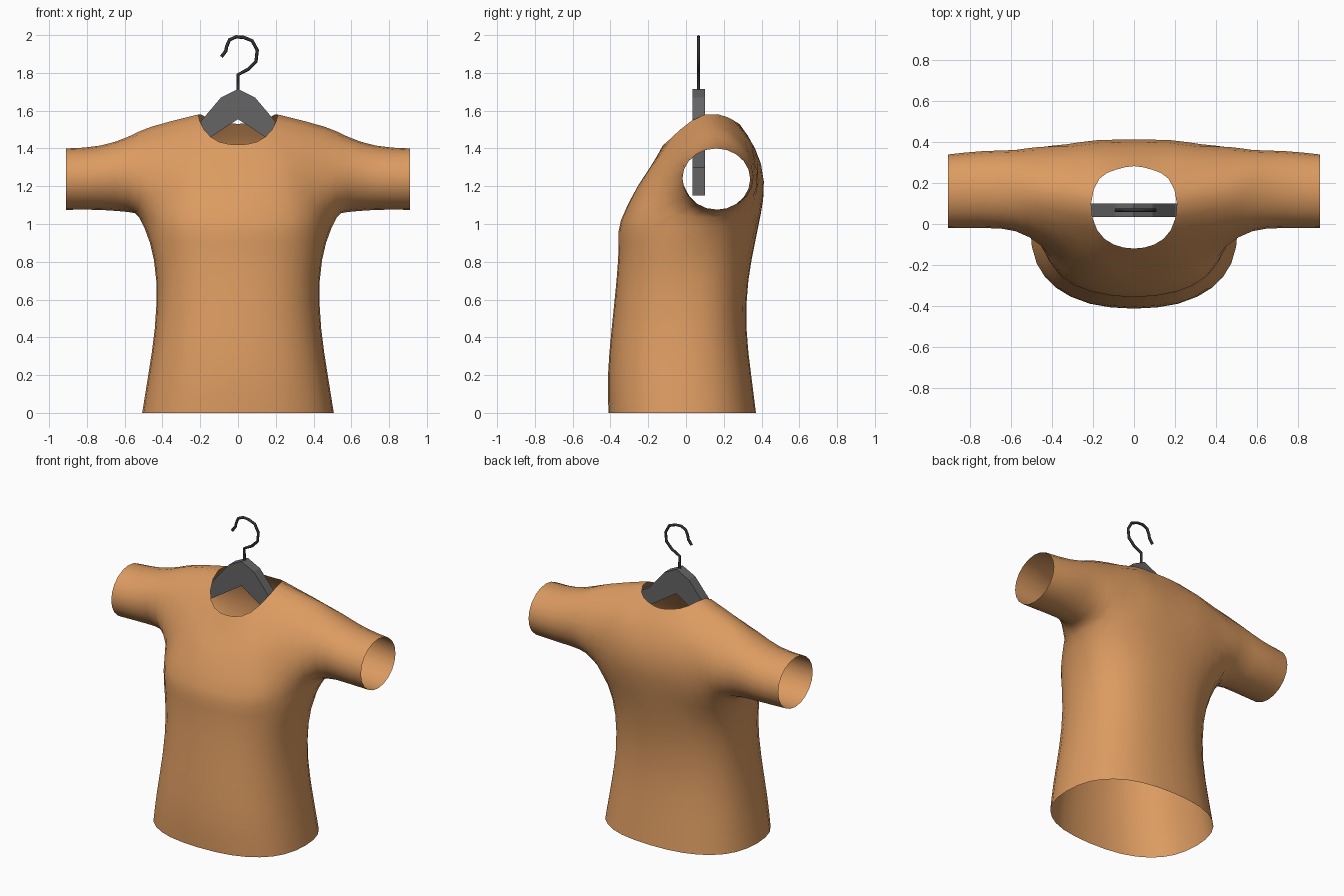
import bpy, bmesh
from math import sin, cos, radians
from mathutils import Vector

if "Cube" in bpy.data.objects:
    bpy.data.objects.remove(bpy.data.objects["Cube"])


def paint(obj, name, rgb):
    mat = bpy.data.materials.new(name)
    mat.diffuse_color = (*rgb, 1)
    mat.use_nodes = True
    mat.node_tree.nodes["Principled BSDF"].inputs["Base Color"].default_value = mat.diffuse_color
    obj.data.materials.append(mat)


def add_object(name, bm):
    mesh = bpy.data.meshes.new(name)
    bm.to_mesh(mesh)
    bm.free()
    obj = bpy.data.objects.new(name, mesh)
    bpy.context.collection.objects.link(obj)
    return obj


# Shirt: right half as hem rings, a yoke grid around the neck, and sleeve rings
bm = bmesh.new()


def bridge(a, b, closed=False):
    n = len(a)
    for i in range(n if closed else n - 1):
        j = (i + 1) % n
        bm.faces.new((a[i], a[j], b[j], b[i]))


# Torso rings: z, half width, front y, back y, centre y
rings = []
for z, a, yf, yb, cy in ((0, .507, -.41, .37, -.02), (.2, .475, -.413, .345, -.02),
                         (.45, .44, -.393, .32, -.01), (.7, .433, -.368, .33, .01),
                         (.9, .465, -.356, .365, .05)):
    ring = []
    for t in (0, 22, 45, 68, 90, 112, 135, 158, 180):
        s, c = max(0, sin(radians(t))), cos(radians(t))
        x = a * s ** .833 if 0 < t < 180 else 0
        reach = abs(c) ** .833
        y = cy + (yf - cy) * reach if c > 0 else cy + (yb - cy) * reach
        ring.append(bm.verts.new((x, y, z)))
    rings.append(ring)

# Yoke columns from the centre to the armhole, rows front to back
gap = None
columns = [
    [(0, -.345, 1.02), (0, -.255, 1.2), (0, -.19, 1.3), (0, -.12, 1.42), gap,
     (0, .283, 1.53), (0, .365, 1.4), (0, .412, 1.22), (0, .395, 1.05)],
    [(.2, -.32, 1.02), (.17, -.245, 1.2), (.15, -.18, 1.31), (.1, -.1, 1.435), gap,
     (.09, .265, 1.54), (.15, .365, 1.4), (.18, .41, 1.23), (.2, .385, 1.05)],
    [(.36, -.245, 1.03), (.32, -.2, 1.18), (.28, -.14, 1.33), (.18, -.03, 1.5), (.21, .1, 1.58),
     (.17, .22, 1.565), (.27, .35, 1.42), (.33, .39, 1.24), (.36, .355, 1.06)],
    [(.475, -.06, 1.05), (.45, -.11, 1.15), (.44, -.08, 1.3), (.45, .01, 1.44), (.46, .15, 1.515),
     (.46, .27, 1.46), (.46, .36, 1.34), (.46, .375, 1.2), (.47, .3, 1.07)],
]
grid = [[bm.verts.new(p) if p else None for p in col] for col in columns]
armpit = bm.verts.new((.525, .14, 1.035))
rings.append([c[0] for c in grid] + [armpit] + [c[8] for c in reversed(grid)])
for low, high in zip(rings, rings[1:]):
    bridge(low, high)
for c in range(3):
    for r in range(8):
        quad = (grid[c][r], grid[c + 1][r], grid[c + 1][r + 1], grid[c][r + 1])
        if all(quad):
            bm.faces.new(quad)

# Sleeve rings: x, front y, back y, bottom z, top z
loop = grid[3] + [armpit]
for x, yf, yb, z0, z1 in ((.58, -.035, .362, 1.063, 1.462), (.73, -.02, .357, 1.075, 1.415),
                          (.91, -.02, .34, 1.075, 1.4)):
    ring = []
    for k in range(10):
        t = radians(36 * (k + 1))
        ring.append(bm.verts.new((x, (yf + yb) / 2 - (yb - yf) / 2 * sin(t),
                                  (z0 + z1) / 2 - (z1 - z0) / 2 * cos(t))))
    bridge(loop, ring, True)
    loop = ring
bmesh.ops.recalc_face_normals(bm, faces=bm.faces)
for f in bm.faces:
    f.smooth = True
shirt = add_object("shirt", bm)
mirror = shirt.modifiers.new("Mirror", 'MIRROR')
mirror.use_clip = True
sub = shirt.modifiers.new("Subdivision", 'SUBSURF')
sub.levels = sub.render_levels = 1
paint(shirt, "orange_cloth", (.72, .33, .12))

# Push the cage out so the smoothed surface passes through the given points
target = [v.co.copy() for v in shirt.data.vertices]
for _ in range(6):
    dg = bpy.context.evaluated_depsgraph_get()
    ev = shirt.evaluated_get(dg)
    now = [v.co.copy() for v in ev.to_mesh().vertices[:len(target)]]
    ev.to_mesh_clear()
    for v, want, got in zip(shirt.data.vertices, target, now):
        v.co += want - got
        if want.x == 0:
            v.co.x = 0
    shirt.data.update()
    shirt.update_tag()
    bpy.context.view_layer.update()

# Hanger body: extruded chevron
half = [(.09, 1.67), (.2, 1.54), (.62, 1.3), (.62, 1.15)]
outline = [(0, 1.715)] + half + [(0, 1.555)] + [(-x, z) for x, z in reversed(half)]
bm = bmesh.new()
front = [bm.verts.new((x, .035, z)) for x, z in outline]
back = [bm.verts.new((x, .1, z)) for x, z in outline]
bridge(front, back, True)
for side in (front, back):
    bm.faces.new(side[:6])
    bm.faces.new([side[0]] + side[5:])
bmesh.ops.recalc_face_normals(bm, faces=bm.faces)
body = add_object("hanger_body", bm)
paint(body, "dark_grey", (.13, .13, .13))

# Hanger hook: bevelled wire
path = [(0, 1.7), (0, 1.79), (.055, 1.82), (.095, 1.86), (.102, 1.92), (.075, 1.97), (.03, 1.988),
        (-.01, 1.991), (-.045, 1.975), (-.06, 1.94), (-.065, 1.915), (-.088, 1.885)]
curve = bpy.data.curves.new("hanger_hook", 'CURVE')
curve.dimensions = '3D'
curve.bevel_depth = .009
curve.bevel_resolution = 1
curve.use_fill_caps = True
wire = curve.splines.new('POLY')
wire.points.add(len(path) - 1)
for p, (x, z) in zip(wire.points, path):
    p.co = (x, .067, z, 1)
hook = bpy.data.objects.new("hanger_hook", curve)
bpy.context.collection.objects.link(hook)
paint(hook, "black_wire", (.03, .03, .03))
